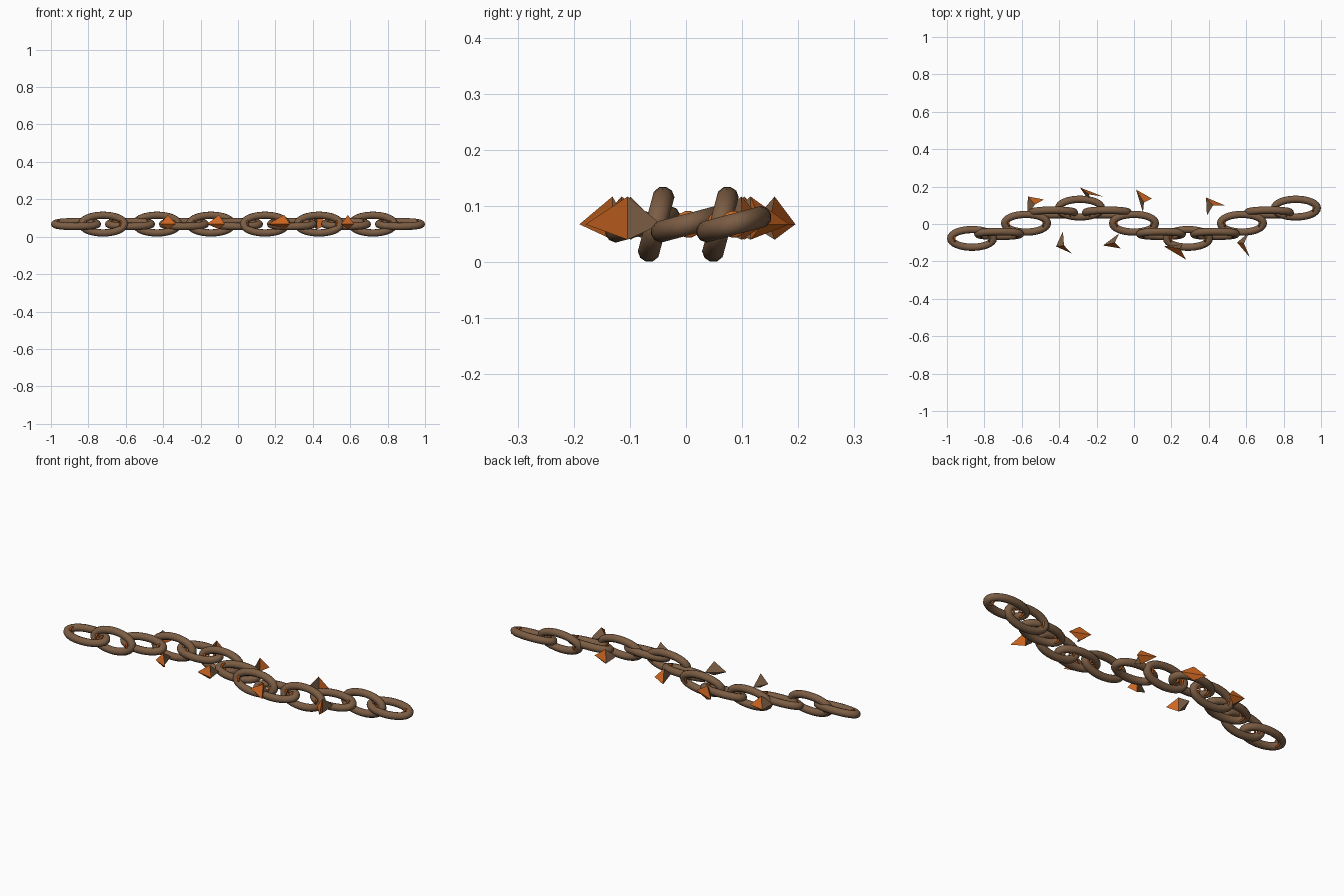
import bpy, bmesh, math
from mathutils import Matrix, Vector

if "Cube" in bpy.data.objects:
    bpy.data.objects.remove(bpy.data.objects["Cube"])


def material(name, rgb):
    m = bpy.data.materials.new(name)
    m.diffuse_color = (*rgb, 1)
    m.use_nodes = True
    m.node_tree.nodes["Principled BSDF"].inputs["Base Color"].default_value = m.diffuse_color
    return m


BROWN = material("rusty brown", (0.20, 0.11, 0.058))
ORANGE = material("ember orange", (0.60, 0.13, 0.015))

MID_Z = 0.0675
PITCH = 0.1443


def add_object(name, bm, mats):
    bmesh.ops.recalc_face_normals(bm, faces=bm.faces)
    me = bpy.data.meshes.new(name)
    bm.to_mesh(me)
    bm.free()
    for m in mats:
        me.materials.append(m)
    ob = bpy.data.objects.new(name, me)
    bpy.context.collection.objects.link(ob)
    return ob


def tube_ring(bm, rx, ry, r, n, sides, mat, matrix):
    """Round tube of radius r swept along an ellipse in the local xy plane."""
    rings = []
    for i in range(n):
        a = 2 * math.pi * i / n
        centre = Vector((rx * math.cos(a), ry * math.sin(a), 0))
        out = Vector((ry * math.cos(a), rx * math.sin(a), 0)).normalized()
        ring = []
        for j in range(sides):
            b = 2 * math.pi * j / sides
            p = centre + out * r * math.cos(b) + Vector((0, 0, r * math.sin(b)))
            ring.append(bm.verts.new(matrix @ p))
        rings.append(ring)
    for i in range(n):
        p, q = rings[i], rings[(i + 1) % n]
        for j in range(sides):
            k = (j + 1) % sides
            f = bm.faces.new((p[j], q[j], q[k], p[k]))
            f.material_index = mat
            f.smooth = True


# Chain links: alternating roll, swaying sideways along the chain
for i in range(-6, 7):
    y = 0.004 - 0.081 * math.sin(i * math.pi / 4)
    roll = math.radians(15 if i % 2 == 0 else 75)
    place = Matrix.Translation((i * PITCH, y, MID_Z)) @ Matrix.Rotation(roll, 4, 'X')
    bm = bmesh.new()
    tube_ring(bm, 0.114, 0.049, 0.02, 32, 10, 0, place)
    # Worn collars around the inside of both link ends
    for s in (-1, 1):
        collar = place @ Matrix.Translation((s * 0.092, 0, 0)) @ Matrix.Rotation(math.pi / 2, 4, 'Y')
        tube_ring(bm, 0.019, 0.019, 0.005, 16, 6, 1, collar)
    add_object(f"chain_link_{i + 7}", bm, (BROWN, ORANGE))


def shard(name, root, inner, outer, notch):
    """Two flat-faced spikes sharing a root: brown inwards, orange outwards."""
    bm = bmesh.new()
    for tip, mat in ((inner, 0), (outer, 1)):
        v = [bm.verts.new(p) for p in (
            (*root, MID_Z), (*tip, MID_Z), (*notch, 0.117), (*notch, 0.04))]
        for a, b, c in ((0, 1, 2), (0, 1, 3), (1, 2, 3), (0, 2, 3)):
            bm.faces.new((v[a], v[b], v[c])).material_index = mat
    add_object(name, bm, (BROWN, ORANGE))


# Floating shards: root, inner tip, outer tip, notch
SHARDS = [
    ((-.567, .147), (-.572, .045), (-.481, .131), (-.53, .104)),
    ((-.417, -.12), (-.38, -.04), (-.332, -.158), (-.374, -.115)),
    ((-.289, .195), (-.235, .115), (-.166, .147), (-.24, .158)),
    ((-.166, -.115), (-.08, -.051), (-.07, -.131), (-.102, -.099)),
    ((.011, .184), (.048, .061), (.096, .136), (.053, .115)),
    ((.16, -.12), (.262, -.104), (.278, -.19), (.246, -.131)),
    ((.385, .142), (.39, .045), (.487, .099), (.422, .099)),
    ((.551, -.099), (.615, -.045), (.62, -.179), (.588, -.104)),
]
for n, points in enumerate(SHARDS, 1):
    shard(f"shard_{n}", *points)
